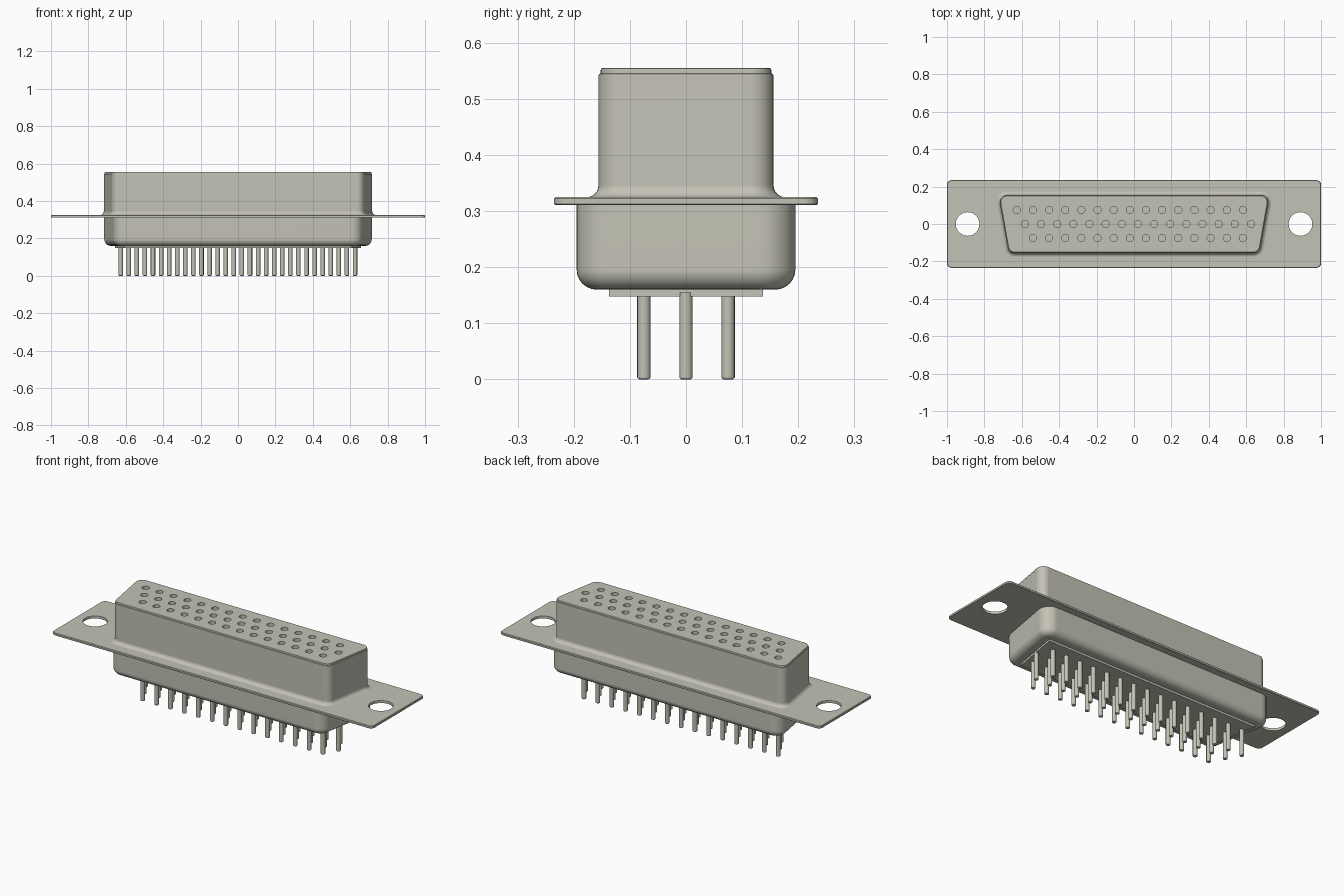
import bpy, bmesh, math
from mathutils import Vector

old = bpy.data.objects.get("Cube")
if old:
    bpy.data.objects.remove(old, do_unlink=True)

metal = bpy.data.materials.new("warm grey metal")
metal.use_nodes = True
COLOUR = (0.55, 0.54, 0.465, 1)
metal.diffuse_color = COLOUR
metal.node_tree.nodes["Principled BSDF"].inputs["Base Color"].default_value = COLOUR

SLANT = math.tan(math.radians(10))


def trapezoid(w, d):
    """Counter-clockwise corners, wider at the back."""
    f = w - 2 * d * SLANT
    return [(-f, -d), (f, -d), (w, d), (-w, d)]


def outline(corners, radius, inset, steps=8):
    """Rounded polygon, moved inward by inset."""
    pts, n = [], len(corners)
    for i in range(n):
        p = Vector(corners[i])
        a = (p - Vector(corners[i - 1])).normalized()
        b = (Vector(corners[(i + 1) % n]) - p).normalized()
        turn = a.angle(b)
        centre = p + (b - a).normalized() * radius / math.cos(turn / 2)
        start = math.atan2(-a.x, a.y)
        for k in range(steps + 1):
            t = start + turn * k / steps
            pts.append(centre + (radius - inset) * Vector((math.cos(t), math.sin(t))))
    return pts


def circle(x, y, r, sides):
    return [Vector((x + r * math.cos(2 * math.pi * k / sides),
                    y + r * math.sin(2 * math.pi * k / sides))) for k in range(sides)]


def loft(bm, rings, caps=True):
    """Skin a bottom-to-top stack of (z, points) rings."""
    loops = [[bm.verts.new((p.x, p.y, z)) for p in pts] for z, pts in rings]
    for lo, hi in zip(loops, loops[1:]):
        for i in range(len(lo)):
            j = (i + 1) % len(lo)
            bm.faces.new((lo[i], lo[j], hi[j], hi[i]))
    if caps:
        bm.faces.new(loops[0][::-1])
        bm.faces.new(loops[-1])


def finish(name, bm, cutter=None):
    mesh = bpy.data.meshes.new(name)
    bm.to_mesh(mesh)
    bm.free()
    ob = bpy.data.objects.new(name, mesh)
    bpy.context.collection.objects.link(ob)
    mesh.materials.append(metal)
    bpy.ops.object.select_all(action='DESELECT')
    ob.select_set(True)
    bpy.context.view_layer.objects.active = ob
    if cutter:
        mod = ob.modifiers.new("holes", 'BOOLEAN')
        mod.operation, mod.solver, mod.object = 'DIFFERENCE', 'EXACT', cutter
        bpy.ops.object.modifier_apply(modifier=mod.name)
        bpy.data.objects.remove(cutter, do_unlink=True)
    bpy.ops.object.shade_smooth_by_angle(angle=math.radians(35))
    wn = ob.modifiers.new("weighted normals", 'WEIGHTED_NORMAL')
    wn.keep_sharp = True
    return ob


def hole_cutter(holes, r, z0, z1, sides):
    bm = bmesh.new()
    for x, y in holes:
        c = circle(x, y, r, sides)
        loft(bm, [(z0, c), (z1, c)])
    ob = finish("hole_cutter", bm)
    ob.modifiers.clear()
    ob.hide_render = True
    return ob


def arc(n=6):
    return [math.pi / 2 * k / n for k in range(n + 1)]


# Contact positions: three staggered rows
PITCH = 0.0864
contacts = [(x0 + PITCH * i, y) for x0, y, n in
            ((-0.627, 0.075, 15), (-0.584, 0.0, 15), (-0.541, -0.075, 14))
            for i in range(n)]

# Mounting flange with two screw holes
bm = bmesh.new()
rect = [(-1, -0.235), (1, -0.235), (1, 0.235), (-1, 0.235)]
loft(bm, [(z, outline(rect, 0.025, i, 5)) for z, i in
          ((0.311, 0.002), (0.313, 0), (0.322, 0), (0.325, 0.003))])
finish("mounting_flange", bm,
       hole_cutter([(-0.89, 0), (0.89, 0)], 0.063, 0.25, 0.4, 48))

# Upper shell: flared foot, straight wall, rolled rim
bm = bmesh.new()
R = 0.022
profile = [(0.3245 + R * (1 - math.cos(a)), -R * (1 - math.sin(a))) for a in arc()]
profile += [(0.541, 0), (0.544, 0.001), (0.545, 0.003), (0.545, 0.008)]
loft(bm, [(z, outline(trapezoid(0.725, 0.156), 0.04, i)) for z, i in profile], caps=False)
finish("upper_shell", bm)

# Socket insert with blind contact holes
bm = bmesh.new()
loft(bm, [(z, outline(trapezoid(0.725, 0.156), 0.04, i)) for z, i in
          ((0.32, 0.004), (0.551, 0.004), (0.554, 0.005), (0.555, 0.008))])
finish("socket_insert", bm, hole_cutter(contacts, 0.019, 0.45, 0.6, 20))

# Lower shell with a rounded bottom edge
bm = bmesh.new()
R = 0.036
profile = [(0.16 + R * (1 - math.sin(a)), R * (1 - math.cos(a))) for a in reversed(arc())]
profile += [(0.312, 0)]
loft(bm, [(z, outline(trapezoid(0.727, 0.195), 0.06, i)) for z, i in profile])
finish("lower_shell", bm)

# Base plate under the lower shell
bm = bmesh.new()
loft(bm, [(z, [Vector(c) for c in trapezoid(0.657, 0.137)]) for z in (0.148, 0.165)])
finish("base_plate", bm)

# Solder pins
bm = bmesh.new()
for x, y in contacts:
    loft(bm, [(z, circle(x, y, r, 16)) for z, r in
              ((0, 0.008), (0.0015, 0.0105), (0.004, 0.012), (0.155, 0.012))])
finish("contact_pins", bm)
